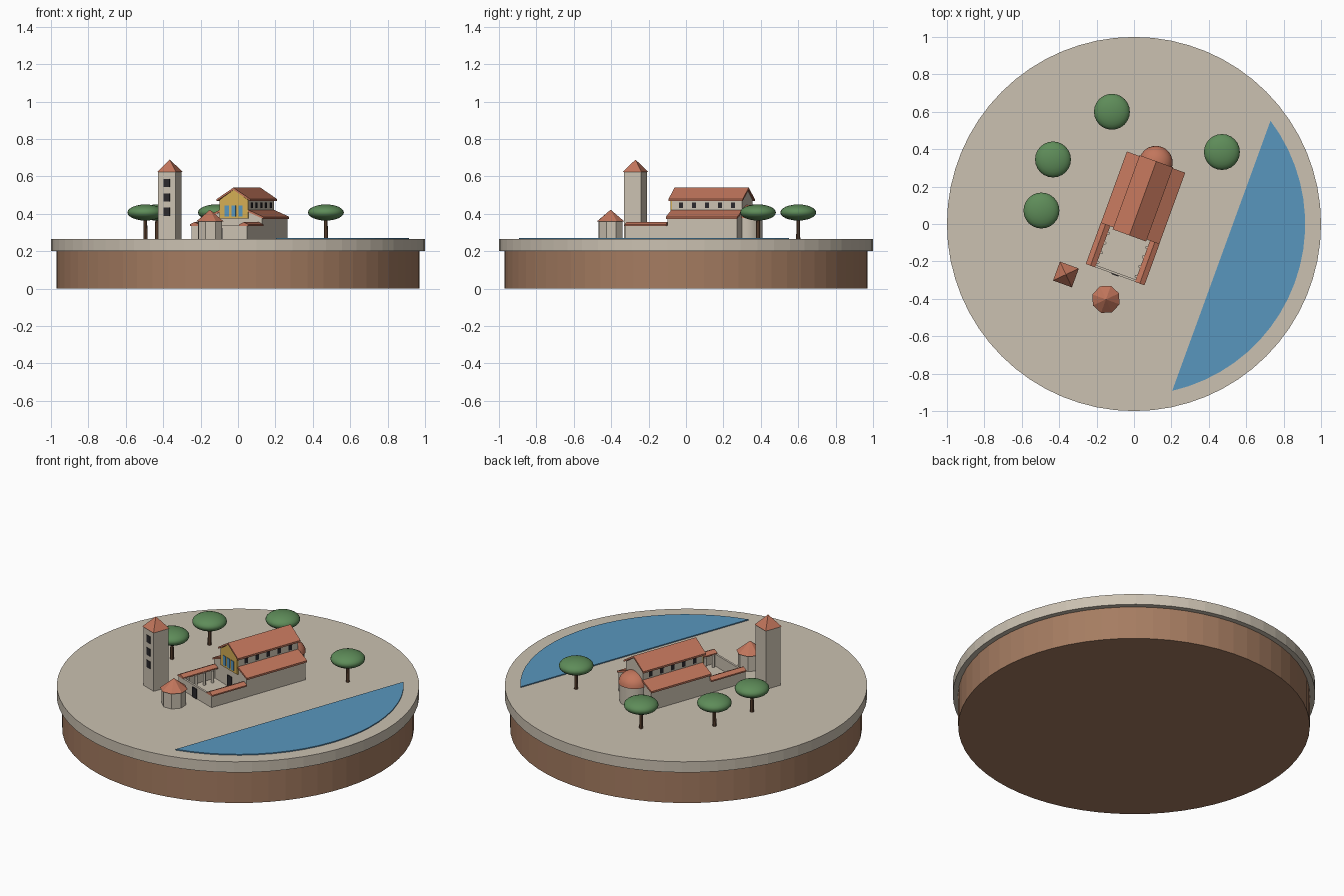
import bpy, bmesh, math
from mathutils import Matrix, Vector

cube = bpy.data.objects.get("Cube")
if cube:
    bpy.data.objects.remove(cube, do_unlink=True)


def material(name, rgb):
    lin = [((c / 255 + 0.055) / 1.055) ** 2.4 for c in rgb] + [1.0]
    m = bpy.data.materials.new(name)
    m.use_nodes = True
    m.diffuse_color = lin
    m.node_tree.nodes["Principled BSDF"].inputs["Base Color"].default_value = lin
    return m


stone = material("pale_stone", (203, 193, 177))
earth = material("brown_earth", (165, 124, 97))
tile = material("terracotta", (194, 118, 92))
leaf = material("pine_green", (94, 140, 89))
bark = material("bark", (104, 74, 54))
water = material("water_blue", (88, 150, 190))
gold = material("mosaic_gold", (212, 174, 84))
dark = material("dark_opening", (42, 40, 44))

GROUND = 0.265
TURN = Matrix.Rotation(math.radians(-20), 4, "Z")
CHURCH = Matrix.Translation((0.0485, 0.14, 0)) @ TURN
WORLD = Matrix.Identity(4)


def finish(name, bm, mat, frame=WORLD, smooth=False):
    bm.transform(frame)
    bmesh.ops.recalc_face_normals(bm, faces=bm.faces)
    mesh = bpy.data.meshes.new(name)
    bm.to_mesh(mesh)
    bm.free()
    mesh.materials.append(mat)
    ob = bpy.data.objects.new(name, mesh)
    bpy.context.collection.objects.link(ob)
    if smooth:
        bpy.ops.object.select_all(action="DESELECT")
        ob.select_set(True)
        bpy.context.view_layer.objects.active = ob
        bpy.ops.object.shade_smooth_by_angle(angle=math.radians(40))
    return ob


def prism(name, points, depth, mat, frame=WORLD):
    """Extrude a closed outline of 3D points along the depth vector."""
    bm = bmesh.new()
    face = bm.faces.new([bm.verts.new(p) for p in points])
    new = bmesh.ops.extrude_face_region(bm, geom=[face])["geom"]
    bmesh.ops.translate(bm, vec=Vector(depth),
                        verts=[v for v in new if isinstance(v, bmesh.types.BMVert)])
    return finish(name, bm, mat, frame)


def profile(name, uz, v0, v1, mat, frame=CHURCH):
    return prism(name, [(u, v0, z) for u, z in uz], (0, v1 - v0, 0), mat, frame)


def box(name, u0, u1, v0, v1, z0, z1, mat, frame=CHURCH):
    return profile(name, [(u0, z0), (u1, z0), (u1, z1), (u0, z1)], v0, v1, mat, frame)


def cone(name, x, y, z0, z1, r0, r1, sides, mat, frame=WORLD, spin=0, smooth=False):
    bm = bmesh.new()
    bmesh.ops.create_cone(bm, cap_ends=True, segments=sides, radius1=r0, radius2=r1,
                          depth=z1 - z0)
    bm.transform(Matrix.Translation((x, y, (z0 + z1) / 2))
                 @ Matrix.Rotation(math.radians(spin), 4, "Z"))
    return finish(name, bm, mat, frame, smooth)


def ellipsoid(name, x, y, z, r, h, mat, frame=WORLD, half=False):
    bm = bmesh.new()
    bmesh.ops.create_uvsphere(bm, u_segments=24, v_segments=12, radius=1)
    if half:
        bmesh.ops.bisect_plane(bm, geom=bm.verts[:] + bm.edges[:] + bm.faces[:],
                               plane_co=(0, 0, 0), plane_no=(0, 0, -1), clear_outer=True)
    bm.transform(Matrix.Translation((x, y, z)) @ Matrix.Diagonal((r, r, h, 1)))
    return finish(name, bm, mat, frame, True)


# Round base
cone("earth_base", 0, 0, 0, 0.2, 0.97, 0.97, 64, earth)
cone("ground_slab", 0, 0, 0.2, GROUND, 1, 1, 64, stone)

# Water: a circle segment cut by a chord parallel to the church
half_arc = math.acos(0.497 / 0.915)
arc = [half_arc * (i / 10 - 1) for i in range(21)]
prism("water", [(0.915 * math.cos(a), 0.915 * math.sin(a), GROUND - 0.005) for a in arc],
      (0, 0, 0.011), water, TURN)

# Nave with gabled roof
gable = [(-0.08, GROUND), (0.08, GROUND), (0.08, 0.475), (0, 0.528), (-0.08, 0.475)]
profile("nave", gable, -0.2, 0.2, stone)
profile("nave_roof", [(-0.095, 0.468), (0, 0.528), (0.095, 0.468),
                      (0.095, 0.479), (0, 0.54), (-0.095, 0.479)], -0.214, 0.208, tile)

# Golden facade with three blue windows and the church door
profile("facade_mosaic", [(u, max(z, 0.375)) for u, z in gable], -0.209, -0.2, gold)
for i in (-1, 0, 1):
    box("facade_window", i * 0.039 - 0.012, i * 0.039 + 0.012, -0.212, -0.208,
        0.386, 0.444, water)
box("church_door", -0.02, 0.02, -0.205, -0.199, GROUND, 0.335, dark)

# Aisles, clerestory windows and courtyard arcades on both sides
for side, s in (("right", -1), ("left", 1)):
    profile(side + "_aisle", [(s * 0.07, GROUND), (s * 0.157, GROUND),
                              (s * 0.157, 0.378), (s * 0.07, 0.413)], -0.198, 0.198, stone)
    profile(side + "_aisle_roof", [(s * 0.078, 0.41), (s * 0.166, 0.373),
                                   (s * 0.166, 0.384), (s * 0.078, 0.422)],
            -0.203, 0.203, tile)
    for i in range(-2, 3):
        box(side + "_clerestory_window", s * 0.079, s * 0.083,
            i * 0.074 - 0.012, i * 0.074 + 0.012, 0.43, 0.46, dark)
    box(side + "_court_wall", s * 0.146, s * 0.158, -0.432, -0.198, GROUND, 0.338, stone)
    profile(side + "_arcade_roof", [(s * 0.113, 0.335), (s * 0.167, 0.335),
                                    (s * 0.167, 0.343), (s * 0.14, 0.356),
                                    (s * 0.113, 0.343)], -0.437, -0.203, tile)
    for i in range(4):
        cone(side + "_arcade_column", s * 0.109, -0.242 - i * 0.055, GROUND, 0.338,
             0.008, 0.008, 10, stone, CHURCH, smooth=True)

# Courtyard front wall and gate
box("court_front_wall", -0.158, 0.158, -0.436, -0.424, GROUND, 0.338, stone)
box("court_gate", -0.02, 0.02, -0.441, -0.435, GROUND, 0.325, dark)

# Apse behind the nave
cone("apse_wall", 0, 0.2, GROUND, 0.38, 0.082, 0.082, 24, stone, CHURCH, smooth=True)
ellipsoid("apse_dome", 0, 0.2, 0.378, 0.09, 0.07, tile, CHURCH, half=True)

# Bell tower
TOWER = Matrix.Translation((-0.364, -0.27, 0)) @ TURN
box("bell_tower", -0.049, 0.049, -0.049, 0.049, GROUND, 0.625, stone, TOWER)
cone("bell_tower_roof", 0, 0, 0.623, 0.69, 0.076, 0, 4, tile, TOWER, spin=45)
for z in (0.411, 0.487, 0.564):
    box("bell_tower_window", -0.017, 0.017, -0.052, -0.048, z - 0.022, z + 0.022, dark, TOWER)

# Octagonal baptistery
BAPTISTERY = Matrix.Translation((-0.15, -0.403, 0)) @ TURN
cone("baptistery", 0, 0, GROUND, 0.362, 0.068, 0.068, 8, stone, BAPTISTERY)
cone("baptistery_roof", 0, 0, 0.36, 0.422, 0.077, 0, 8, tile, BAPTISTERY)

# Umbrella pines
for x, y in ((-0.118, 0.6), (-0.433, 0.345), (-0.495, 0.072), (0.47, 0.385)):
    cone("pine_trunk", x, y, GROUND, 0.385, 0.011, 0.009, 8, bark)
    ellipsoid("pine_canopy", x, y, 0.407, 0.096, 0.043, leaf)
